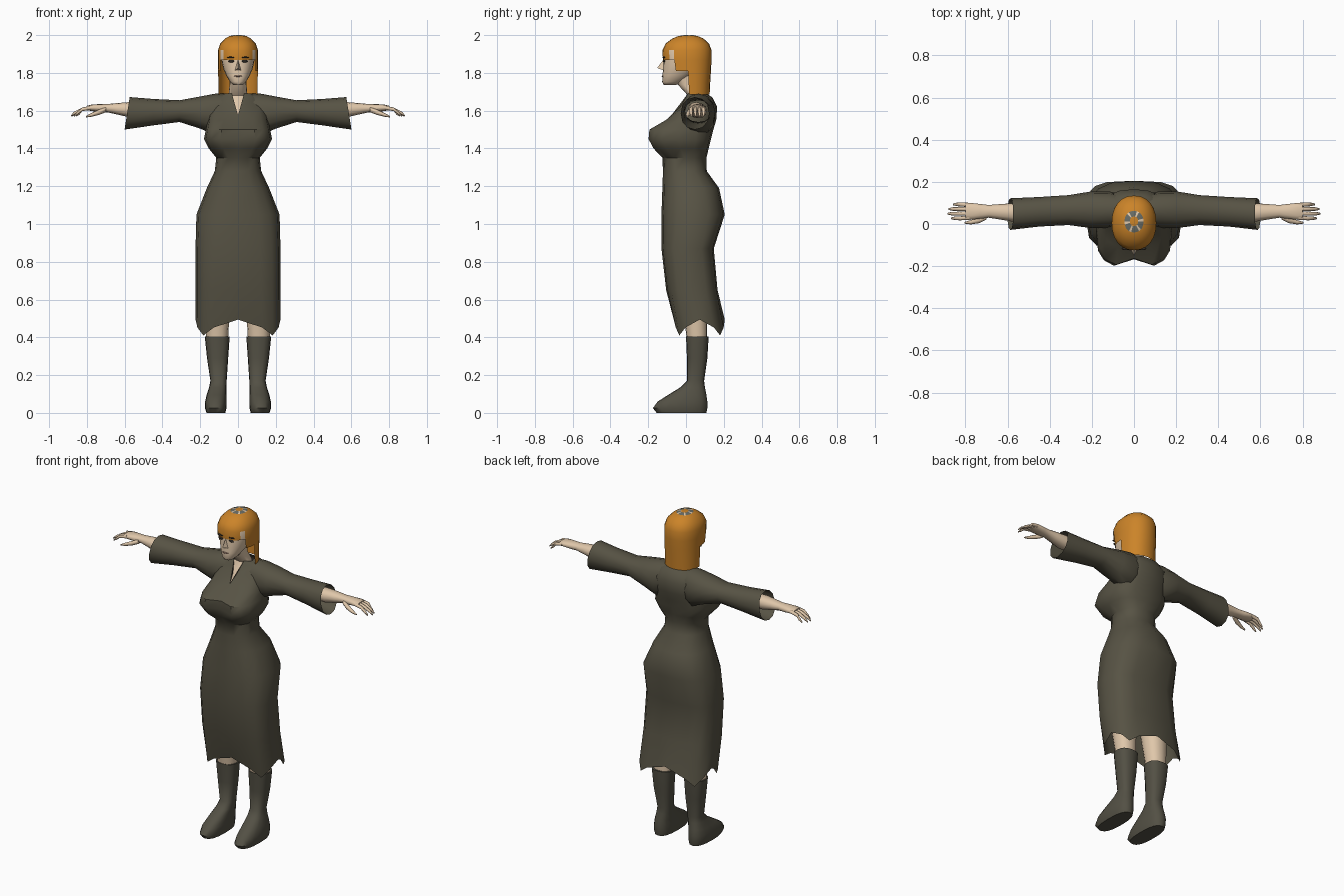
import bpy, bmesh, math
from mathutils import Vector


def material(name, rgb):
    m = bpy.data.materials.new(name)
    m.diffuse_color = (*rgb, 1)
    return m


CLOTH = material("olive cloth", (0.095, 0.086, 0.058))
BOOT = material("boot leather", (0.086, 0.080, 0.058))
SKIN = material("skin", (0.74, 0.57, 0.40))
HAIR = material("orange hair", (0.60, 0.23, 0.022))
GREY = material("crown grey", (0.14, 0.15, 0.13))
DARK = material("dark eye", (0.03, 0.025, 0.02))
LIP = material("lip", (0.40, 0.24, 0.18))


def power(v, n):
    return math.copysign(abs(v) ** (2 / n), v)


def ring(z, hw, yf, yb, n=2.2, cx=0, N=16):
    """Horizontal rounded-box section between front yf and back yb."""
    ym, ry = (yf + yb) / 2, (yb - yf) / 2
    return [Vector((cx + hw * power(math.cos(t), n), ym + ry * power(math.sin(t), n), z))
            for t in (2 * math.pi * k / N for k in range(N))]


def section(x, y0, y1, z0, z1, N=12, n=2.2):
    """Upright section across the x axis."""
    return [Vector((x, (y0 + y1) / 2 + (y1 - y0) / 2 * power(math.cos(t), n),
                    (z0 + z1) / 2 + (z1 - z0) / 2 * power(math.sin(t), n)))
            for t in (2 * math.pi * k / N for k in range(N))]


def finish(name, bm, mats, angle=40):
    bmesh.ops.remove_doubles(bm, verts=bm.verts, dist=1e-5)
    bmesh.ops.recalc_face_normals(bm, faces=bm.faces)
    me = bpy.data.meshes.new(name)
    bm.to_mesh(me)
    bm.free()
    ob = bpy.data.objects.new(name, me)
    bpy.context.scene.collection.objects.link(ob)
    for m in mats:
        me.materials.append(m)
    bpy.ops.object.select_all(action='DESELECT')
    ob.select_set(True)
    bpy.context.view_layer.objects.active = ob
    bpy.ops.object.shade_smooth_by_angle(angle=math.radians(angle))
    return ob


def loft_bm(rings, start=False, end=False, side=1):
    bm = bmesh.new()
    vs = [[bm.verts.new((p.x * side, p.y, p.z)) for p in r] for r in rings]
    N = len(vs[0])
    for a, b in zip(vs, vs[1:]):
        for k in range(N):
            bm.faces.new((a[k], a[(k + 1) % N], b[(k + 1) % N], b[k]))
    if start:
        bm.faces.new(vs[0])
    if end:
        bm.faces.new(vs[-1])
    return bm


def loft(name, rings, mat, start=False, end=False, side=1, angle=40):
    return finish(name, loft_bm(rings, start, end, side), [mat], angle)


def finger(name, pts, radii, side):
    loft(name, [section(x, y - r, y + r, z - r, z + r, 8, 2) for (x, y, z), r in zip(pts, radii)],
         SKIN, True, True, side, 60)


def blob(name, loc, size, mat):
    bm = bmesh.new()
    bmesh.ops.create_uvsphere(bm, u_segments=12, v_segments=8, radius=1)
    for v in bm.verts:
        v.co = Vector(a * b for a, b in zip(v.co, size)) + Vector(loc)
    finish(name, bm, [mat], 60)


# Dress: z, half width, front y, back y, squareness, notch between the breasts
dress = [
    (0.43, 0.225, -0.06, 0.205, 3.4, 0), (0.65, 0.225, -0.105, 0.167, 3.2, 0),
    (0.87, 0.225, -0.13, 0.147, 3.0, 0), (1.05, 0.22, -0.13, 0.205, 2.7, 0),
    (1.19, 0.165, -0.125, 0.175, 2.4, 0), (1.28, 0.123, -0.122, 0.11, 2.3, 0),
    (1.35, 0.115, -0.125, 0.108, 2.4, 0), (1.40, 0.155, -0.18, 0.12, 2.8, 0.02),
    (1.45, 0.18, -0.207, 0.132, 3.0, 0.04), (1.50, 0.17, -0.203, 0.145, 2.8, 0.04),
    (1.55, 0.16, -0.115, 0.16, 2.6, 0.015), (1.62, 0.15, -0.037, 0.165, 2.4, 0),
    (1.67, 0.11, -0.006, 0.14, 2.3, 0), (1.69, 0.07, 0.006, 0.11, 2.2, 0)]
rings = []
for i, (z, hw, yf, yb, n, notch) in enumerate(dress):
    r = ring(z, hw, yf, yb, n)
    r[12].y += notch
    if i == 0:  # wavy hem
        for k, p in enumerate(r):
            p.z = 0.452 + 0.042 * math.cos(k * math.pi / 2)
    if z > 1.6:  # open V neckline
        r[12] = Vector((0, -0.078, 1.575))
        for k, s in ((11, -1), (13, 1)):
            r[k].x = s * 0.28 * (z - 1.575)
    rings.append(r)
bm = loft_bm(rings)
bmesh.ops.dissolve_degenerate(bm, edges=bm.edges, dist=1e-5)
finish("dress", bm, [CLOTH], 45)

# Neck and chest inside the neckline
loft("neck", [ring(1.50, 0.09, -0.08, 0.10), ring(1.575, 0.085, -0.06, 0.10),
              ring(1.63, 0.065, -0.012, 0.10), ring(1.68, 0.05, 0.010, 0.095),
              ring(1.74, 0.045, -0.045, 0.06), ring(1.80, 0.045, -0.06, 0.06)], SKIN)

for side, word in ((1, "left"), (-1, "right")):
    # Sleeve with slanted open cuff
    sl = [section(0.06, -0.01, 0.14, 1.50, 1.69), section(0.12, -0.02, 0.155, 1.47, 1.69),
          section(0.20, -0.02, 0.155, 1.505, 1.675), section(0.31, -0.005, 0.137, 1.54, 1.655),
          section(0.45, -0.012, 0.128, 1.522, 1.662), section(0.587, -0.028, 0.122, 1.50, 1.672)]
    for p in sl[-1]:
        p.x += (1.585 - p.z) * 0.16
    loft(word + "_sleeve", sl, CLOTH, side=side)
    # Forearm and palm
    loft(word + "_arm", [section(0.30, 0.02, 0.11, 1.56, 1.64), section(0.58, 0.012, 0.098, 1.566, 1.645),
                         section(0.64, 0.022, 0.094, 1.58, 1.64), section(0.69, 0.03, 0.09, 1.591, 1.635),
                         section(0.73, 0.025, 0.095, 1.592, 1.635), section(0.775, 0.02, 0.10, 1.598, 1.632),
                         section(0.80, 0.024, 0.096, 1.603, 1.626)],
         SKIN, True, True, side, 60)
    # Fingers and thumb
    for j, (y, tip) in enumerate(((0.03, 0.868), (0.05, 0.885), (0.07, 0.88), (0.09, 0.858))):
        spread = (y - 0.06) * 0.1
        finger(f"{word}_finger_{j + 1}",
               [(0.78, y, 1.615), (0.825, y + spread, 1.607), (0.86 * tip / 0.88, y + spread, 1.588),
                (tip, y + spread, 1.572)], (0.0105, 0.0095, 0.0085, 0.004), side)
    finger(word + "_thumb", [(0.70, 0.035, 1.605), (0.735, 0.018, 1.592), (0.775, 0.008, 1.578),
                             (0.805, 0.006, 1.568)], (0.014, 0.014, 0.010, 0.004), side)
    # Leg and boot
    loft(word + "_leg", [ring(0.34, 0.055, 0.01, 0.11, cx=0.11), ring(0.44, 0.06, -0.002, 0.112, cx=0.11),
                         ring(0.60, 0.072, -0.03, 0.11, cx=0.11), ring(0.95, 0.085, -0.07, 0.11, cx=0.105)],
         SKIN, side=side)
    boot = [(0.405, 0.066, 0.0, 0.12, 0.11), (0.29, 0.056, 0.005, 0.113, 0.108),
            (0.17, 0.043, 0.006, 0.096, 0.103), (0.135, 0.046, -0.03, 0.10, 0.107),
            (0.095, 0.052, -0.095, 0.108, 0.114), (0.06, 0.056, -0.15, 0.113, 0.118),
            (0.025, 0.057, -0.175, 0.113, 0.118), (0.0, 0.05, -0.155, 0.108, 0.117)]
    loft(word + "_boot", [ring(z, hw, yf, yb, 2.5, cx) for z, hw, yf, yb, cx in boot],
         BOOT, True, True, side, 50)
    # Eye, brow and ear
    blob(word + "_eye", (side * 0.036, -0.116, 1.862), (0.016, 0.006, 0.007), DARK)
    blob(word + "_brow", (side * 0.038, -0.117, 1.882), (0.021, 0.007, 0.004), DARK)

# Head
head = [(1.737, 0.026, -0.118, -0.05), (1.752, 0.042, -0.126, -0.02), (1.785, 0.062, -0.124, 0.03),
        (1.82, 0.077, -0.122, 0.07), (1.86, 0.086, -0.120, 0.10), (1.91, 0.088, -0.116, 0.11),
        (1.95, 0.075, -0.095, 0.095), (1.975, 0.045, -0.05, 0.06)]
loft("head", [ring(z, hw, yf, yb, 2.25, N=20) for z, hw, yf, yb in head], SKIN, True, True, angle=60)

# Nose and mouth
bm = bmesh.new()
nose = [bm.verts.new(p) for p in ((0, -0.118, 1.872), (0.018, -0.115, 1.812), (-0.018, -0.115, 1.812),
                                  (0, -0.153, 1.826))]
bmesh.ops.convex_hull(bm, input=nose)
finish("nose", bm, [SKIN], 30)
blob("mouth", (0, -0.123, 1.783), (0.022, 0.006, 0.004), LIP)

# Hair: full shell, with the face and throat opened by rule
hair = [(1.685, 0.103, -0.09, 0.125), (1.745, 0.104, -0.10, 0.128), (1.81, 0.105, -0.11, 0.132),
        (1.868, 0.106, -0.122, 0.135), (1.92, 0.106, -0.125, 0.135), (1.955, 0.094, -0.108, 0.122),
        (1.982, 0.068, -0.072, 0.092), (1.995, 0.045, -0.04, 0.062), (2.0, 0.02, -0.01, 0.035)]
bm = loft_bm([ring(z, hw, yf, yb, 2.2, N=24) for z, hw, yf, yb in hair], end=True)
gone = []
for i, f in enumerate(bm.faces):
    c = f.calc_center_median()
    if (c.z < 1.868 and c.y < -0.045) or (c.z < 1.81 and c.y < 0.005):
        gone.append(f)
    elif 1.87 < c.z < 1.92 and -0.09 < c.y < -0.06:  # temple gap
        f.material_index = 1
    elif c.z > 1.995 and len(f.verts) == 4:  # grey crown patch
        f.material_index = 1 if i % 4 == 0 else 2
bmesh.ops.delete(bm, geom=gone, context='FACES')
finish("hair", bm, [HAIR, SKIN, GREY], 50)
